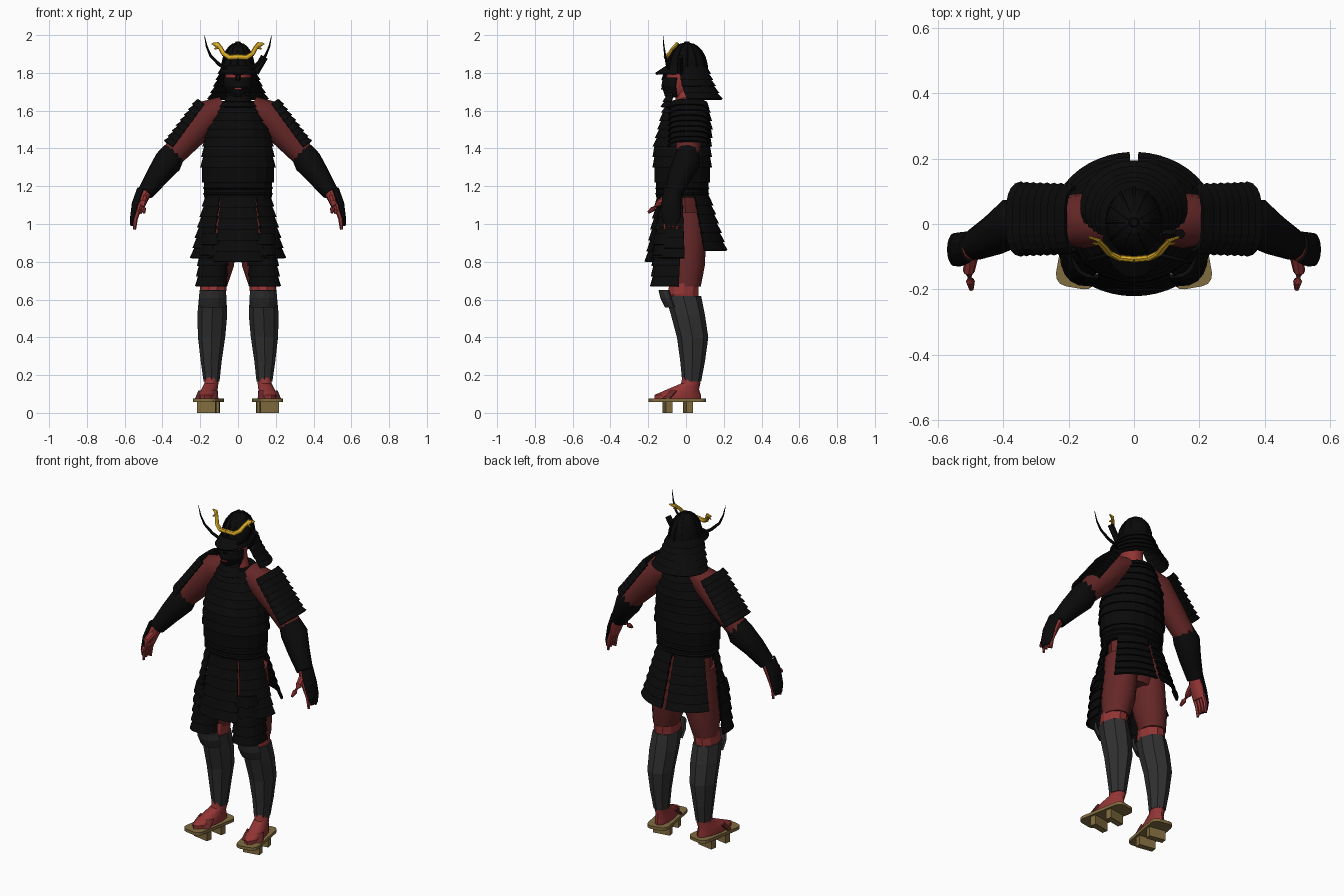
import bpy, bmesh
from math import cos, sin, radians, pi
from mathutils import Vector, Matrix

if "Cube" in bpy.data.objects:
    bpy.data.objects.remove(bpy.data.objects["Cube"], do_unlink=True)


def material(name, *rgb):
    mat = bpy.data.materials.new(name)
    mat.use_nodes = True
    mat.diffuse_color = (*rgb, 1)
    mat.node_tree.nodes["Principled BSDF"].inputs["Base Color"].default_value = (*rgb, 1)
    return mat


black = material("black lacquer", .003, .003, .003)
grey = material("dark grey iron", .03, .03, .03)
cloth = material("dark red cloth", .13, .02, .02)
skin = material("red skin", .29, .035, .035)
gold = material("gold", .72, .42, .02)
wood = material("sandal wood", .22, .15, .05)


def finish(name, bm, mat, smooth=False):
    bmesh.ops.recalc_face_normals(bm, faces=bm.faces)
    mesh = bpy.data.meshes.new(name)
    bm.to_mesh(mesh)
    bm.free()
    mesh.materials.append(mat)
    obj = bpy.data.objects.new(name, mesh)
    bpy.context.collection.objects.link(obj)
    if smooth:
        bpy.ops.object.select_all(action="DESELECT")
        obj.select_set(True)
        bpy.context.view_layer.objects.active = obj
        bpy.ops.object.shade_smooth_by_angle(angle=radians(40))
    return obj


def loft(name, rings, mat, n=12, arc=None, along=False, boxy=1, side=1, smooth=False, thick=.012):
    """Skin elliptical rings (x, y, z, radius a, radius b); an arc gives an open plate."""
    bm = bmesh.new()
    rows = []
    centres = [Vector(r[:3]) for r in rings]
    power = lambda c: (abs(c) ** boxy) * (1 if c > 0 else -1)
    for i, (centre, ring) in enumerate(zip(centres, rings)):
        u, v = Vector((1, 0, 0)), Vector((0, 1, 0))
        if along:
            t = (centres[min(i + 1, len(rings) - 1)] - centres[max(i - 1, 0)]).normalized()
            ref = Vector((0, 0, 1)) if abs(t.y) > .8 else v
            v = (ref - t * ref.dot(t)).normalized()
            u = v.cross(t)
        start, end = arc or (0, 360)
        row = []
        for k in range(n + bool(arc)):
            a = radians(start + (end - start) * k / n)
            p = centre + u * ring[3] * power(cos(a)) + v * ring[4] * power(sin(a))
            row.append(bm.verts.new((p.x * side, p.y, p.z)))
        rows.append(row)
    for low, high in zip(rows, rows[1:]):
        for k in range(n):
            j = (k + 1) % len(low)
            bm.faces.new((low[k], low[j], high[j], high[k]))
    if not arc:
        bm.faces.new(rows[0])
        bm.faces.new(rows[-1])
    obj = finish(name, bm, mat, smooth)
    if arc:
        mod = obj.modifiers.new("thickness", "SOLIDIFY")
        mod.thickness, mod.offset = thick, 0
    return obj


def lames(keys, rows, lip=.01):
    """Resample key rings into overlapping rows, each flaring out at its lower edge."""
    def sample(t):
        f = min(t * (len(keys) - 1), len(keys) - 1.0001)
        i = int(f)
        return [a + (b - a) * (f - i) for a, b in zip(keys[i], keys[i + 1])]
    rings = []
    for i in range(rows):
        rings.append(sample(i / rows))
        x, y, z, a, b = sample((i + 1) / rows)
        rings.append((x, y, z, a + lip, b + lip))
    return rings


def box(name, centre, size, mat, rotation=None, bevel=.0):
    bm = bmesh.new()
    bmesh.ops.create_cube(bm, size=1)
    bmesh.ops.scale(bm, vec=size, verts=bm.verts)
    if bevel:
        upright = [e for e in bm.edges if abs(e.verts[0].co.z - e.verts[1].co.z) > .001]
        bmesh.ops.bevel(bm, geom=upright, offset=bevel, segments=3, profile=.5, affect="EDGES")
    if rotation:
        bmesh.ops.rotate(bm, matrix=rotation, verts=bm.verts)
    bmesh.ops.translate(bm, vec=centre, verts=bm.verts)
    return finish(name, bm, mat)


# Body and layered cuirass
loft("hips", [(0, 0, .9, .13, .08), (0, 0, 1, .16, .11), (0, -.01, 1.2, .15, .11)], cloth, smooth=True)
loft("cuirass", lames([(0, 0, 1.65, .09, .1), (0, 0, 1.59, .12, .125), (0, -.005, 1.5, .165, .14),
                       (0, -.02, 1.41, .18, .15), (0, -.02, 1.3, .19, .15), (0, -.02, 1.14, .17, .13)], 10),
     black, n=18)
for height in (1.16, 1.19):
    loft("belt_cord", [(0, -.02, height - .016, .172, .132), (0, -.02, height, .186, .146),
                       (0, -.02, height + .016, .172, .132)], black, n=18)
loft("neck", [(0, .01, 1.6, .085, .07), (0, 0, 1.66, .06, .055), (0, -.01, 1.76, .05, .05)], skin, smooth=True)
loft("throat_guard", lames([(0, -.02, 1.71, .055, .07), (0, -.02, 1.62, .085, .1)], 3), black, arc=(215, 325))

# Skirt panels
panels = [("front_skirt", 270, 31, .8, (1,)), ("side_skirt", 331, 27, .82, (1, -1)),
          ("back_skirt", 57, 30, .86, (1, -1))]
for name, middle, half, bottom, sides in panels:
    for s in sides:
        loft(name, lames([(0, -.015, 1.15, .165, .13), (0, 0, bottom, .24, .205)], 6), black,
             n=8, arc=(middle - half, middle + half), side=s)

# Head and mask
loft("head", [(0, -.03, 1.67, .035, .05), (0, -.03, 1.71, .058, .075), (0, -.025, 1.78, .068, .08),
              (0, -.01, 1.87, .065, .08)], skin, smooth=True)
loft("face_mask", [(0, -.035, 1.775, .072, .08), (0, -.04, 1.73, .07, .085), (0, -.035, 1.675, .045, .068)],
     black, arc=(190, 350))
loft("mask_nose", [(0, -.105, 1.815, .008, .01), (0, -.115, 1.765, .016, .018), (0, -.11, 1.75, .012, .01)],
     black, n=6)
box("mouth", (0, -.128, 1.715), (.035, .008, .008), skin)

# Helmet with ridges, brim and neck guard
dome = [(0, .005, 1.96 - .15 * (1 - cos(a)), .082 * sin(a) + .004, .104 * sin(a) + .004)
        for a in [pi / 2 * k / 6 for k in range(7)]]
loft("helmet_dome", dome, black, n=24, smooth=True)
for k in range(12):
    a = 2 * pi * k / 12
    rib = [(r[3] * cos(a), r[1] + r[4] * sin(a), r[2], .005, .005) for r in dome]
    loft("helmet_rib", rib, black, n=4)
loft("helmet_knob", [(0, .005, 1.955, .018, .018), (0, .005, 1.967, .012, .012)], black, n=8)
loft("helmet_brim", [(0, 0, 1.835, .082, .1), (0, -.03, 1.795, .09, .13)], black, arc=(185, 355))
loft("neck_guard", lames([(0, .005, 1.83, .082, .1), (0, .02, 1.75, .11, .115),
                          (0, .055, 1.66, .15, .125)], 5), black, n=16, arc=(-22, 202))
loft("helmet_side_knot", [(.09, -.03, 1.8, .02, .016), (.14, -.03, 1.885, .02, .016)], black, n=6, along=True)

for s, label in ((1, "left_"), (-1, "right_")):
    def part(name, rings, mat, **options):
        return loft(label + name, rings, mat, side=s, **options)

    # Gold crest and thin horns
    part("crest", [(0, -.108, 1.885, .014, .01), (.045, -.104, 1.882, .014, .01), (.075, -.09, 1.9, .013, .009),
                   (.092, -.07, 1.93, .012, .008), (.11, -.05, 1.95, .015, .006), (.138, -.04, 1.955, .004, .004)],
         gold, n=8, along=True)
    part("crest_barb", [(.1, -.06, 1.94, .01, .006), (.125, -.06, 1.925, .003, .003)], gold, n=6, along=True)
    part("horn", [(.06, -.09, 1.82, .009, .009), (.1, -.1, 1.845, .009, .008), (.145, -.11, 1.89, .007, .006),
                  (.166, -.117, 1.94, .005, .004), (.178, -.122, 2, .001, .001)], black, n=6, along=True)

    # Arm, shoulder plate and forearm guard
    part("upper_arm", [(.07, .01, 1.62, .06, .07), (.15, .01, 1.58, .085, .085), (.25, .015, 1.47, .075, .07),
                       (.36, .01, 1.35, .062, .06)], cloth, along=True, smooth=True)
    part("shoulder_plate", lames([(.17, .015, 1.63, .048, .095), (.335, .015, 1.4, .056, .1)], 8),
         black, n=10, arc=(95, 265), along=True, boxy=.7)
    part("forearm_guard", [(.335, .01, 1.385, .062, .06), (.37, .005, 1.33, .075, .075),
                           (.43, -.035, 1.25, .06, .062), (.49, -.065, 1.165, .044, .048)],
         black, n=10, along=True, smooth=True)

    # Hand with back plate, fingers and thumb
    part("palm", [(.48, -.065, 1.18, .03, .035), (.51, -.077, 1.12, .028, .046), (.53, -.08, 1.06, .02, .044)],
         skin, along=True, smooth=True)
    for k in range(4):
        y = -.112 + .022 * k
        tip = 1 - .012 * (k in (0, 3)) - .018
        part("finger", [(.525, y, 1.08, .014, .012), (.543, y, 1.03, .013, .011), (.548, y, tip, .008, .007)],
             skin, n=6, along=True, smooth=True)
    part("thumb", [(.495, -.09, 1.14, .022, .022), (.505, -.145, 1.11, .018, .018), (.5, -.175, 1.08, .014, .014),
                   (.497, -.2, 1.06, .007, .007)], skin, n=8, along=True, smooth=True)
    part("hand_plate", [(.495, -.07, 1.18, .036, .045), (.525, -.078, 1.1, .035, .05), (.548, -.078, 1.03, .02, .047),
                        (.555, -.078, .99, .012, .03)], black, n=8, arc=(100, 260), along=True, thick=.008)

    # Leg with thigh plate and shin guard
    part("thigh", [(.085, 0, 1.06, .085, .11), (.1, 0, .9, .09, .105), (.113, 0, .78, .092, .1),
                   (.13, 0, .67, .072, .078)], cloth, smooth=True)
    part("knee", [(.13, -.01, .69, .07, .082), (.133, -.015, .63, .07, .085), (.133, 0, .58, .06, .07)], skin, n=10)
    part("thigh_plate", lames([(.12, -.06, .95, .07, .1), (.14, -.075, .67, .072, .1)], 5),
         black, n=10, arc=(195, 375), boxy=.8)
    part("shin_guard", [(.14, .03, .165, .042, .05), (.142, .035, .27, .055, .065), (.14, .035, .4, .072, .083),
                        (.136, .01, .52, .079, .09), (.134, -.015, .62, .072, .095)], grey, n=8)
    part("knee_plate", [(.134, -.03, .56, .068, .075), (.134, -.045, .61, .076, .085),
                        (.134, -.055, .65, .07, .085)], grey, n=6, arc=(205, 335))

    # Foot on a raised sandal, toes turned out
    x = .145 * s
    pieces = [
        part("foot", [(.145, -.045, .07, .045, .125), (.145, -.045, .095, .047, .125), (.145, -.015, .125, .042, .085),
                      (.142, .025, .155, .038, .052), (.14, .03, .2, .038, .046)], skin, smooth=True),
        part("sandal_strap", [(.145, -.1, .072, .058, .035), (.145, -.06, .115, .046, .04)],
             cloth, n=8, arc=(180, 360)),
        box(label + "sandal_board", (x, -.048, .066), (.125, .3, .018), wood, bevel=.035)]
    for y in (-.1, .01):
        pieces.append(box(label + "sandal_tooth", (x, y, .03), (.1, .035, .06), wood))
    pivot = Matrix.Translation((x, .02, 0))
    for obj in pieces:
        obj.matrix_world = pivot @ Matrix.Rotation(radians(10 * s), 4, "Z") @ pivot.inverted()
